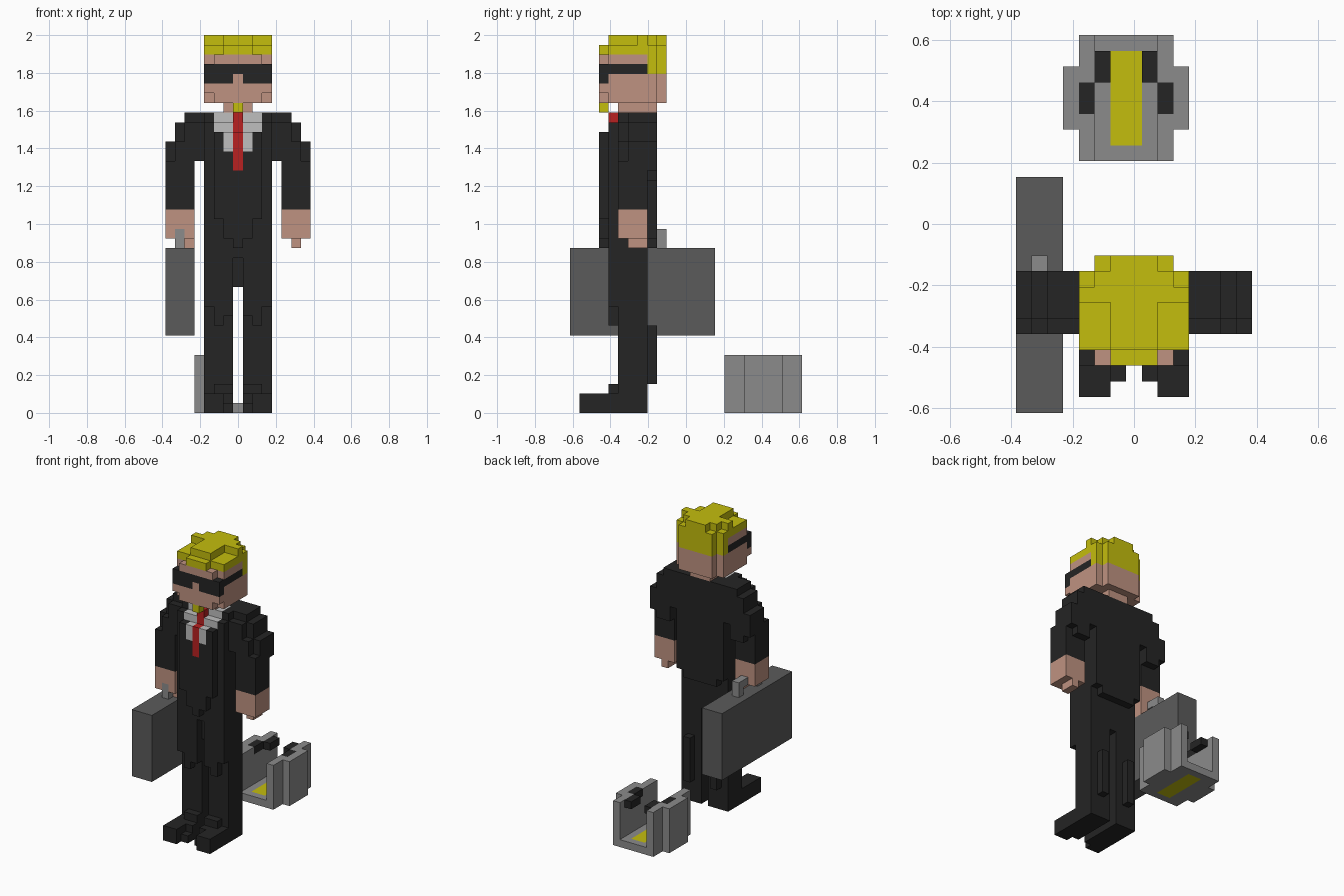
import bpy
import bmesh
from mathutils import Matrix, Vector

if "Cube" in bpy.data.objects:
    bpy.data.objects.remove(bpy.data.objects["Cube"])

U = 2 / 39  # edge length of one block


def colour(name, r, g, b):
    m = bpy.data.materials.new(name)
    m.use_nodes = True
    m.diffuse_color = (r, g, b, 1)
    node = m.node_tree.nodes["Principled BSDF"]
    node.inputs["Base Color"].default_value = (r, g, b, 1)
    node.inputs["Roughness"].default_value = 0.9
    return m


BLACK = colour("black cloth", .018, .018, .018)
SKIN = colour("skin", .52, .29, .22)
HAIR = colour("yellow", .55, .51, .004)
WHITE = colour("shirt white", .52, .52, .52)
RED = colour("tie red", .48, .015, .015)
DARK = colour("dark grey", .105, .105, .105)
GREY = colour("grey", .26, .26, .26)


def part(name, mat, *boxes):
    """Each box: first and last column in x, then y span, then z span, in blocks."""
    bm = bmesh.new()
    for x0, x1, y0, y1, z0, z1 in boxes:
        lo = Vector((x0 - .5, y0, z0)) * U
        hi = Vector((x1 + .5, y1, z1)) * U
        size = hi - lo
        bmesh.ops.create_cube(bm, size=1, matrix=Matrix.Translation((lo + hi) / 2)
                              @ Matrix.Diagonal((*size, 1)))
    mesh = bpy.data.meshes.new(name)
    bm.to_mesh(mesh)
    bm.free()
    mesh.materials.append(mat)
    obj = bpy.data.objects.new(name, mesh)
    bpy.context.collection.objects.link(obj)


def flip(boxes):
    return [(-b[1], -b[0], *b[2:]) for b in boxes]


def pair(name, mat, *boxes):
    part("left_" + name, mat, *boxes)
    part("right_" + name, mat, *flip(boxes))


# Head and face
part("head", SKIN,
     (-3, 3, -8, -3, 32, 35), (-2, 2, -3, -2, 32, 35),
     (-2, 2, -8, -4, 35, 36), (-3, 3, -8, -4, 36, 37),
     (-3, 3, -9, -8, 33, 34), (-2, 2, -9, -8, 32, 33),
     (-2, 2, -9, -8, 36, 37), (0, 0, -9, -8, 34, 35))
part("neck", SKIN, (-1, 1, -7, -3, 31, 32))
lens = (1, 3, -9, -8, 34, 35)
temple = (3, 3, -8, -4, 35, 36)
part("sunglasses", BLACK, (-3, 3, -9, -8, 35, 36),
     lens, temple, *flip([lens, temple]))

# Hair, with a raised cross on top, and the small beard
part("hair", HAIR,
     (-3, 3, -4, -3, 35, 37), (-2, 2, -3, -2, 35, 38),
     (-3, 3, -8, -3, 37, 38), (-1, 1, -9, -8, 37, 38),
     (-1, 1, -8, -2, 38, 39), (-3, 3, -5, -4, 38, 39),
     (-2, 2, -4, -3, 38, 39))
part("beard", HAIR, (0, 0, -9, -8, 31, 32))

# Jacket body, lapels and pointed front hem
lapel = (2, 2, -9, -8, 27, 29)
side = (3, 3, -8, -7, 18, 30)
shoulder = (3, 3, -7, -3, 30, 31)
part("jacket", BLACK,
     (-3, 3, -7, -3, 18, 30), (-2, 2, -8, -7, 18, 29),
     (-2, 2, -5, -3, 30, 31), (-2, 2, -4, -3, 17, 18),
     (-2, 2, -9, -8, 20, 25), (-1, 1, -9, -8, 18, 20),
     (0, 0, -9, -8, 17, 18),
     lapel, side, shoulder, *flip([lapel, side, shoulder]),
     (1, 2, -9, -8, 25, 27), (-2, -1, -9, -8, 25, 27))

# Shirt collar and tie
collar = [(1, 2, -7, -5, 30, 31), (1, 2, -8, -7, 29, 30),
          (1, 1, -9, -8, 27, 29)]
part("shirt_collar", WHITE, *collar, *flip(collar))
part("tie", RED, (0, 0, -9, -8, 25, 29), (0, 0, -8, -7, 29, 31))

# Arms and hands
pair("sleeve", BLACK,
     (4, 4, -7, -3, 26, 30), (4, 5, -6, -3, 30, 31),
     (5, 6, -7, -3, 26, 28), (5, 6, -6, -3, 28, 30),
     (5, 5, -7, -6, 28, 30), (7, 7, -6, -3, 25, 28),
     (5, 7, -7, -4, 21, 26), (5, 6, -4, -3, 24, 26))
part("left_hand", SKIN, (5, 7, -7, -4, 18, 21), (6, 6, -6, -4, 17, 18))
part("right_hand", SKIN,
     (-7, -7, -7, -4, 18, 21), (-5, -5, -7, -4, 18, 21),
     (-6, -6, -7, -4, 19, 21), (-5, -5, -6, -4, 17, 18))

# Trousers: straight legs with thigh and calf steps
pair("trouser_leg", BLACK,
     (1, 3, -7, -4, 0, 18), (1, 3, -8, -7, 11, 18),
     (1, 2, -8, -7, 10, 11), (2, 2, -8, -7, 9, 10),
     (2, 2, -4, -3, 3, 9))
part("trouser_seat", BLACK, (0, 0, -7, -4, 13, 18), (0, 0, -8, -7, 16, 18))

# Shoes
pair("shoe", BLACK,
     (2, 3, -11, -7, 0, 2), (1, 1, -10, -7, 0, 1),
     (1, 1, -9, -7, 1, 2), (1, 2, -8, -7, 2, 3))

# Briefcase and handle
part("briefcase", DARK, (-7, -5, -12, 3, 8, 17))
part("briefcase_handle", GREY,
     (-6, -6, -7, -6, 17, 19), (-6, -6, -3, -2, 17, 19),
     (-6, -6, -6, -3, 18, 19))

# Open tray behind: floor frame, yellow inlay and two thickened walls
part("tray_floor", GREY,
     (-2, -2, 4, 12, 0, 1), (1, 1, 4, 12, 0, 1),
     (-1, 0, 4, 5, 0, 1), (-1, 0, 11, 12, 0, 1))
part("tray_inlay", HAIR, (-1, 0, 5, 11, 0, 1))
for name, x, out in (("left", 2, 3), ("right", -3, -4)):
    part(name + "_tray_wall", GREY,
         (x, x, 4, 12, 0, 5), (x, x, 4, 7, 5, 6), (x, x, 9, 12, 5, 6),
         (out, out, 6, 10, 0, 6))
    inner = 2 * x - out
    part(name + "_tray_clip", BLACK,
         (x, x, 7, 9, 5, 6), (inner, inner, 9, 11, 5, 6))
